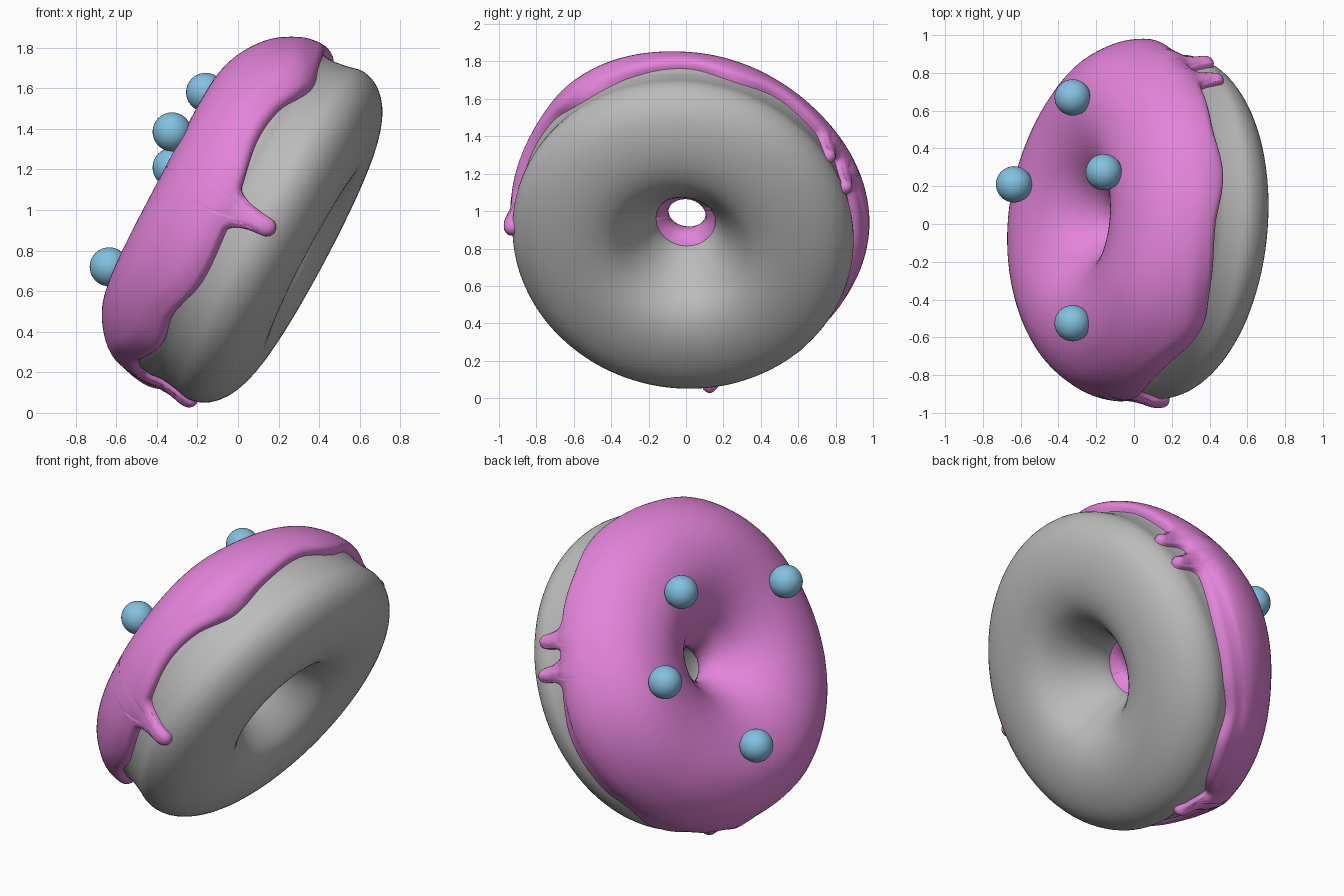
import bpy, bmesh, math
from mathutils import Vector, Matrix

if "Cube" in bpy.data.objects:
    bpy.data.objects.remove(bpy.data.objects["Cube"])

# --- placement: ring axis leans to -x and a little to +y, local x runs up the slope
A = math.radians(62)
TILT = math.radians(5)
U = Vector((math.cos(A), 0, math.sin(A)))
N0 = Vector((-math.sin(A), 0, math.cos(A)))
Y = Vector((0, 1, 0))
N = N0 * math.cos(TILT) + Y * math.sin(TILT)
V = Y * math.cos(TILT) - N0 * math.sin(TILT)
CENTRE = U * 0.86 + N0 * 0.43
FRAME = Matrix.Translation(CENTRE) @ Matrix((U, V, N)).transposed().to_4x4()


def material(name, rgb):
    m = bpy.data.materials.new(name)
    m.diffuse_color = (*rgb, 1)
    m.use_nodes = True
    m.node_tree.nodes["Principled BSDF"].inputs["Base Color"].default_value = m.diffuse_color
    return m


def finish(name, bm, mat):
    bmesh.ops.recalc_face_normals(bm, faces=bm.faces)
    me = bpy.data.meshes.new(name)
    bm.to_mesh(me)
    bm.free()
    for p in me.polygons:
        p.use_smooth = True
    me.materials.append(mat)
    ob = bpy.data.objects.new(name, me)
    bpy.context.collection.objects.link(ob)
    return ob


def catmull(a, b, c, d, t):
    return 0.5 * (2 * b + (c - a) * t + (2 * a - 5 * b + 4 * c - d) * t * t
                  + (3 * b - a - 3 * c + d) * t ** 3)


def smooth(t):
    t = min(1, max(0, t))
    return t * t * (3 - 2 * t)


dough_mat = material("dough grey", (0.50, 0.50, 0.50))
icing_mat = material("icing pink", (0.77, 0.23, 0.70))
ball_mat = material("ball blue", (0.23, 0.53, 0.75))

# --- dough cross-section (radius, height), from the underside outwards and over
PROFILE = [(.50, -.405), (.65, -.40), (.79, -.355), (.88, -.28), (.915, -.19), (.90, -.10),
           (.89, -.02), (.895, .05), (.87, .14), (.80, .25), (.68, .33), (.53, .362),
           (.40, .335), (.275, .25), (.19, .125), (.158, 0), (.185, -.11), (.265, -.25), (.37, -.36)]
P = [Vector(p) for p in PROFILE]
n = len(P)
SUB = 8
curve = [catmull(P[i - 1], P[i], P[(i + 1) % n], P[(i + 2) % n], k / SUB)
         for i in range(n) for k in range(SUB)]


def ring_grid(rows, closed):
    """Join rows of local points, one row for each angle, into a ring."""
    bm = bmesh.new()
    vs = [[bm.verts.new(FRAME @ p) for p in row] for row in rows]
    m = len(rows[0])
    for i, row in enumerate(vs):
        nxt = vs[(i + 1) % len(vs)]
        for j in range(m if closed else m - 1):
            k = (j + 1) % m
            bm.faces.new((row[j], nxt[j], nxt[k], row[k]))
    return bm


def polar(r, z, f):
    return Vector((r * math.cos(f), r * math.sin(f), z))


dough_rows = [[polar(c.x, c.y, math.tau * i / 128) for c in curve[::2]] for i in range(128)]
finish("dough", ring_grid(dough_rows, True), dough_mat)

# --- around the ring in degrees: icing edge height, drips (angle, tip, half width), icing thickness
EDGE = [(-165, .12), (-144, .06), (-130, .08), (-115, .03), (-98, .04), (-84, .07),
        (-66, .115), (-52, .09), (-37, 0), (-20, .02), (0, .02), (17, -.05),
        (32, -.04), (47, -.07), (64, -.09), (80, -.15), (95, -.20),
        (115, -.20), (128, -.17), (140, -.20), (155, -.15), (168, -.02), (180, .08)]
DRIPS = [(-89, -.17, 3), (58, -.25, 2.6), (70, -.28, 2.6), (171, -.23, 2.6)]
THICK = [(-150, .075), (-90, .05), (-35, .08), (0, .055), (45, .045), (90, .085), (130, .065), (180, .08)]


def around(table, deg):
    pts = [(a - 360, h) for a, h in table[-2:]] + table + [(a + 360, h) for a, h in table[:2]]
    for i in range(1, len(pts) - 2):
        (a, x), (b, y) = pts[i], pts[i + 1]
        if a <= deg < b:
            m0 = (y - pts[i - 1][1]) / (b - pts[i - 1][0]) * (b - a)
            m1 = (pts[i + 2][1] - x) / (pts[i + 2][0] - a) * (b - a)
            t = (deg - a) / (b - a)
            return ((2 * t ** 3 - 3 * t * t + 1) * x + (t ** 3 - 2 * t * t + t) * m0
                    + (3 * t * t - 2 * t ** 3) * y + (t ** 3 - t * t) * m1)


def edge_height(deg):
    h = around(EDGE, deg)
    for c, tip, w in DRIPS:
        d = abs((deg - c + 180) % 360 - 180)
        if d <= w:                                  # round finger tip
            h = tip + .045 * (1 - math.sqrt(1 - (d / w) ** 2))
        elif d < w + 4.5:                           # fillet into the edge
            f = 1 - (d - w) / 4.5
            h = min(h, tip + .045 + (h - tip - .045) * math.sqrt(1 - f * f))
    return h + .92 * math.sin(TILT) * math.sin(math.radians(deg))


# arc length along the dough section
arc = [0.0]
for a, b in zip(curve, curve[1:]):
    arc.append(arc[-1] + (b - a).length)


def arc_at_height(h, lo, hi):
    for i in range(lo, hi):
        y0, y1 = curve[i].y, curve[i + 1].y
        if (y0 - h) * (y1 - h) <= 0 and y0 != y1:
            return arc[i] + (h - y0) / (y1 - y0) * (arc[i + 1] - arc[i])
    return arc[lo]


def section_at(s):
    i = max(j for j in range(len(arc) - 1) if arc[j] <= s)
    t = (s - arc[i]) / (arc[i + 1] - arc[i])
    tang = (curve[i + 1] - curve[i - 1]).lerp(curve[(i + 2) % len(curve)] - curve[i], t).normalized()
    return curve[i].lerp(curve[i + 1], t), Vector((tang.y, -tang.x))


COLS, ROWS, BASE, ROLL = 600, 54, 0.045, 0.04
start = [arc_at_height(edge_height(-180 + 360 * i / COLS), 2 * SUB, 11 * SUB) for i in range(COLS)]
end = arc_at_height(-.02, 14 * SUB, 17 * SUB)
step = math.tau / COLS * 0.92

# --- icing: dough surface pushed out, rolled down to the dough at its edge
icing_rows = []
for i in range(COLS):
    f = -math.pi + math.tau * i / COLS
    extra = around(THICK, math.degrees(f)) - BASE
    row = []
    for j in range(ROWS + 1):
        s = start[i] + (end - start[i]) * (j / ROWS) ** 1.4
        outer = 1
        if s - start[i] < 0.7:
            for k in range(-12, 13):
                ds = s - start[(i + k) % COLS]
                outer = min(outer, math.hypot(k * step, ds) if ds > 0 else abs(k) * step)
        d = min(outer, end - s)
        q = max(0, 1 - d / ROLL)
        p, nor = section_at(min(s, arc[-1] - 1e-5))
        out = -0.008 + (BASE + 0.008) * math.sqrt(max(0, 1 - q * q))
        out += extra * smooth(outer / 0.13) * smooth((p.x - .42) / .3)
        out += 0.025 * smooth((.24 - p.x) / .07) * smooth((end - s) / .09)   # thicker in the hole
        p = p + nor * out
        row.append(polar(p.x, p.y, f))
    icing_rows.append(row)
finish("icing", ring_grid(icing_rows, False), icing_mat)

# --- balls resting in the icing
BALLS = [(-.325, -.525, 1.385), (-.16, .275, 1.58), (-.325, .67, 1.21), (-.635, .21, .72)]
for i, c in enumerate(BALLS):
    bm = bmesh.new()
    bmesh.ops.create_uvsphere(bm, u_segments=32, v_segments=20, radius=0.096,
                              matrix=Matrix.Translation(c))
    finish(f"ball_{i + 1}", bm, ball_mat)
